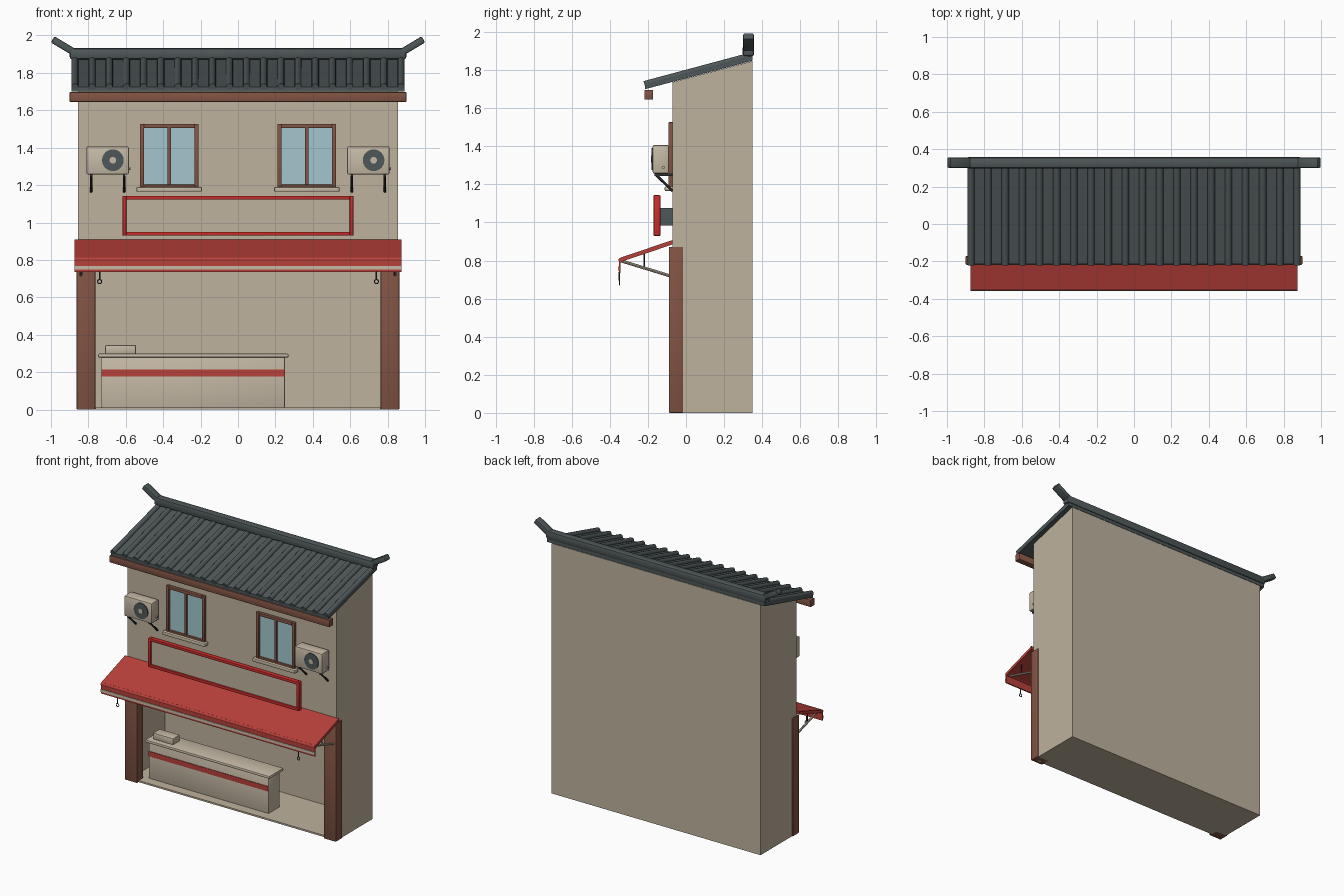
import bpy, bmesh, math
from mathutils import Vector

if "Cube" in bpy.data.objects:
    bpy.data.objects.remove(bpy.data.objects["Cube"])


def mat(name, r, g, b):
    m = bpy.data.materials.new(name)
    lin = [((c / 255 + 0.055) / 1.055) ** 2.4 for c in (r, g, b)]
    m.diffuse_color = (*lin, 1)
    m.use_nodes = True
    m.node_tree.nodes["Principled BSDF"].inputs["Base Color"].default_value = m.diffuse_color
    return m


WALL = mat("wall_beige", 190, 178, 157)
CREAM = mat("cream", 198, 186, 166)
RED = mat("awning_red", 184, 64, 58)
SIGN = mat("sign_red", 200, 45, 42)
BROWN = mat("wood_brown", 130, 84, 68)
TILE = mat("tile_grey", 78, 87, 88)
METAL = mat("dark_metal", 48, 52, 55)
GLASS = mat("glass_blue", 163, 198, 205)


def finish(bm, name, m, smooth=False):
    bmesh.ops.recalc_face_normals(bm, faces=bm.faces)
    me = bpy.data.meshes.new(name)
    bm.to_mesh(me)
    bm.free()
    o = bpy.data.objects.new(name, me)
    bpy.context.collection.objects.link(o)
    me.materials.append(m)
    if smooth:
        bpy.context.view_layer.objects.active = o
        o.select_set(True)
        bpy.ops.object.shade_smooth_by_angle(angle=math.radians(40))
        o.select_set(False)
    return o


def box(name, x, y, z, m, bevel=0):
    """Box from (min, max) pairs, with optional rounded edges."""
    bm = bmesh.new()
    bmesh.ops.create_cube(bm, size=1)
    for v in bm.verts:
        v.co = [r[0] + (c + 0.5) * (r[1] - r[0]) for c, r in zip(v.co, (x, y, z))]
    if bevel:
        bmesh.ops.bevel(bm, geom=bm.edges[:], offset=bevel, segments=2,
                        profile=0.5, affect='EDGES')
    return finish(bm, name, m, bevel > 0)


def prism(name, profile, half, m):
    """Side profile in (y, z) extruded across x."""
    bm = bmesh.new()
    f = bm.faces.new([bm.verts.new((-half, y, z)) for y, z in profile])
    ext = bmesh.ops.extrude_face_region(bm, geom=[f])["geom"]
    bmesh.ops.translate(bm, vec=(2 * half, 0, 0),
                        verts=[e for e in ext if isinstance(e, bmesh.types.BMVert)])
    return finish(bm, name, m)


def tube(name, a, b, r, m, sides=12):
    a, b = Vector(a), Vector(b)
    bm = bmesh.new()
    bmesh.ops.create_cone(bm, cap_ends=True, segments=sides, radius1=r, radius2=r,
                          depth=(b - a).length)
    o = finish(bm, name, m, True)
    o.location = (a + b) / 2
    o.rotation_euler = (b - a).to_track_quat('Z', 'Y').to_euler()
    return o


def frame(name, x, y, z, t, m):
    """Four bars around a rectangle."""
    box(name + "_left", (x[0], x[0] + t), y, z, m, 0.003)
    box(name + "_right", (x[1] - t, x[1]), y, z, m, 0.003)
    inner = (x[0] + t, x[1] - t)
    box(name + "_bottom", inner, y, (z[0], z[0] + t), m, 0.003)
    box(name + "_top", inner, y, (z[1] - t, z[1]), m, 0.003)


# Building shell with the open shop room cut out of the ground floor
body = prism("building", [(-0.07, 0), (0.35, 0), (0.35, 1.848), (-0.07, 1.737)], 0.855, WALL)
cutter = box("room_cutter", (-0.83, 0.83), (-0.3, 0.33), (0.012, 0.87), WALL)
cutter.hide_render = True
cutter.hide_set(True)
cut = body.modifiers.new("room", 'BOOLEAN')
cut.operation, cut.solver, cut.object = 'DIFFERENCE', 'EXACT', cutter

# Roof slab, tile rows, fascia and ridge
prism("roof_slab", [(-0.215, 1.70), (0.35, 1.85), (0.35, 1.876), (-0.215, 1.724)], 0.89, TILE)
for i in range(20):
    x = -0.872 + i * 1.744 / 19
    tube("tile_row", (x, -0.218, 1.724), (x, 0.33, 1.871), 0.019, TILE)
box("fascia", (-0.9, 0.9), (-0.218, -0.172), (1.645, 1.697), BROWN, 0.004)
box("ridge", (-0.9, 0.9), (0.298, 0.358), (1.872, 1.932), TILE, 0.014)
for s in (-1, 1):
    horn = box("ridge_horn", (-0.07, 0.07), (-0.028, 0.028), (-0.019, 0.019), TILE, 0.008)
    horn.location = (s * 0.931, 0.328, 1.943)
    horn.rotation_euler = (0, -s * math.radians(31), 0)

# Corner pillars
for s in (-1, 1):
    x = sorted((s * 0.763, s * 0.863))
    box("pillar", x, (-0.09, -0.015), (0, 0.872), BROWN, 0.004)

# Awning with striped valance, braces and hooks
prism("awning", [(-0.07, 0.908), (-0.345, 0.815), (-0.345, 0.792), (-0.07, 0.885)], 0.875, RED)
tube("awning_rail", (-0.875, -0.343, 0.803), (0.875, -0.343, 0.803), 0.012, RED)
box("valance", (-0.875, 0.875), (-0.353, -0.343), (0.735, 0.805), RED)
box("valance_stripe", (-0.875, 0.875), (-0.357, -0.352), (0.748, 0.768), CREAM)
for s in (-1, 1):
    x = s * 0.84
    tube("awning_brace", (x, -0.085, 0.72), (x, -0.34, 0.798), 0.008, CREAM, 8)
    tube("awning_strut", (x, -0.22, 0.765), (x, -0.22, 0.845), 0.004, METAL, 8)
    x = s * 0.74
    tube("hook_rod", (x, -0.35, 0.695), (x, -0.35, 0.74), 0.004, METAL, 8)
    bpy.ops.mesh.primitive_torus_add(location=(x, -0.35, 0.684), rotation=(math.pi / 2, 0, 0),
                                     major_radius=0.011, minor_radius=0.003,
                                     major_segments=16, minor_segments=6)
    ring = bpy.context.object
    ring.name = "hook_ring"
    ring.data.materials.append(METAL)
    ring.select_set(False)

# Blank sign board standing off the wall
frame("sign_frame", (-0.617, 0.617), (-0.17, -0.135), (0.93, 1.143), 0.02, SIGN)
box("sign_panel", (-0.6, 0.6), (-0.157, -0.137), (0.945, 1.128), WALL)
for s in (-1, 1):
    box("sign_bracket", (s * 0.45 - 0.02, s * 0.45 + 0.02), (-0.137, -0.068), (0.985, 1.075), TILE)

# Windows
for s in (-1, 1):
    c = s * 0.368
    frame("window_frame", (c - 0.157, c + 0.157), (-0.092, -0.068), (1.18, 1.527), 0.022, BROWN)
    box("window_mullion", (c - 0.009, c + 0.009), (-0.088, -0.068), (1.2, 1.51), BROWN)
    box("window_glass", (c - 0.14, c + 0.14), (-0.078, -0.069), (1.19, 1.515), GLASS)
    box("window_sill", (c - 0.175, c + 0.175), (-0.112, -0.068), (1.165, 1.19), CREAM, 0.006)

# Air conditioners on diagonal brackets
for c in (-0.697, 0.697):
    box("ac_case", (c - 0.113, c + 0.113), (-0.175, -0.09), (1.257, 1.407), CREAM, 0.008)
    f = c + 0.028
    tube("ac_fan", (f, -0.172, 1.333), (f, -0.181, 1.333), 0.058, TILE, 24)
    tube("ac_fan_hub", (f, -0.18, 1.333), (f, -0.184, 1.333), 0.018, CREAM, 16)
    tube("ac_pipe", (c + 0.105, -0.12, 1.29), (c + 0.122, -0.12, 1.29), 0.008, CREAM, 8)
    for s in (-1, 1):
        x = c + s * 0.088
        box("ac_arm", (x - 0.006, x + 0.006), (-0.165, -0.068), (1.245, 1.258), METAL)
        tube("ac_brace", (x, -0.155, 1.248), (x, -0.07, 1.165), 0.007, METAL, 8)

# Shop counter
box("counter", (-0.73, 0.25), (0, 0.13), (0.01, 0.282), CREAM, 0.004)
box("counter_stripe", (-0.73, 0.25), (-0.004, 0.002), (0.176, 0.213), RED)
box("counter_top", (-0.748, 0.27), (-0.018, 0.148), (0.278, 0.299), CREAM, 0.007)
box("counter_box", (-0.71, -0.545), (0.02, 0.10), (0.297, 0.345), CREAM, 0.006)
